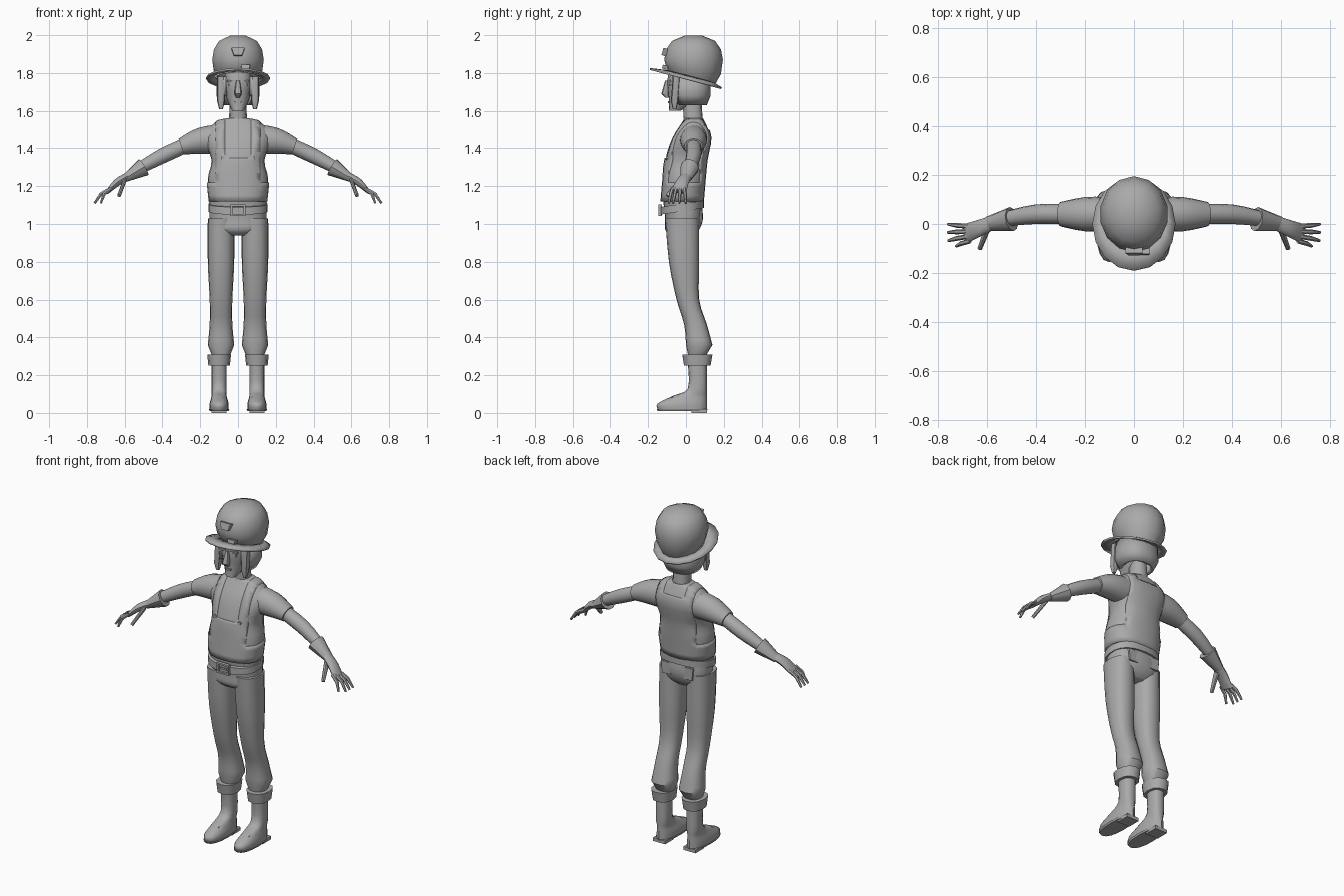
import bpy
import bmesh
import math
from mathutils import Vector, Matrix

if "Cube" in bpy.data.objects:
    bpy.data.objects.remove(bpy.data.objects["Cube"], do_unlink=True)

grey = bpy.data.materials.new("plain grey")
grey.use_nodes = True
colour = (0.4, 0.4, 0.4, 1)
grey.diffuse_color = colour
grey.node_tree.nodes["Principled BSDF"].inputs["Base Color"].default_value = colour


def finish(name, bm, thickness=None):
    """Turn a bmesh into a shaded object, optionally as a thin shell."""
    bmesh.ops.recalc_face_normals(bm, faces=bm.faces)
    mesh = bpy.data.meshes.new(name)
    bm.to_mesh(mesh)
    bm.free()
    mesh.materials.append(grey)
    part = bpy.data.objects.new(name, mesh)
    bpy.context.collection.objects.link(part)
    bpy.ops.object.select_all(action="DESELECT")
    part.select_set(True)
    bpy.context.view_layer.objects.active = part
    bpy.ops.object.shade_smooth_by_angle(angle=math.radians(40))
    if thickness:
        shell = part.modifiers.new("shell", "SOLIDIFY")
        shell.thickness = thickness


def smooth(rings, steps=3):
    """Fill in extra rings along a spline through the given ones."""
    keys = [Vector(ring) for ring in rings]
    keys = [keys[0]] + keys + [keys[-1]]
    filled = []
    for before, start, end, after in zip(keys, keys[1:], keys[2:], keys[3:]):
        for step in range(steps):
            t = step / steps
            bend = 2 * before - 5 * start + 4 * end - after
            twist = 3 * start - before - 3 * end + after
            filled.append(start + (t * (end - before) + t * t * bend + t ** 3 * twist) / 2)
    return filled + [keys[-1]]


def skin(loops, caps=True):
    """Join equal loops of points into a tube."""
    bm = bmesh.new()
    loops = [[bm.verts.new(point) for point in loop] for loop in loops]
    for lower, upper in zip(loops, loops[1:]):
        for k in range(len(lower)):
            bm.faces.new((lower[k - 1], lower[k], upper[k], upper[k - 1]))
    if caps:
        bm.faces.new(loops[0])
        bm.faces.new(loops[-1])
    return bm


def oval(centre, u, v, depth, width, sides, power):
    """Points of a rounded, slightly squared oval."""
    points = []
    for k in range(sides):
        angle = math.tau * k / sides
        c, s = math.cos(angle), math.sin(angle)
        c, s = (math.copysign(abs(w) ** power, w) for w in (c, s))
        points.append(centre + u * c * depth + v * s * width)
    return points


def upright(rings, x=0, sides=16, power=.85, caps=True):
    """Tube of level rings (z, y, depth, width)."""
    back, across = Vector((0, 1, 0)), Vector((1, 0, 0))
    return skin([oval(Vector((x, y, z)), back, across, depth, width, sides, power)
                 for z, y, depth, width in rings], caps)


def limb(rings, side, sides=12):
    """Tube whose rings (x, y, z, depth, thickness) follow their path."""
    centres = [Vector(ring[:3]) for ring in rings]
    loops = []
    for i, ring in enumerate(rings):
        along = centres[min(i + 1, len(rings) - 1)] - centres[max(i - 1, 0)]
        along.normalize()
        u = Vector((0, 1, 0))
        u = (u - along * u.dot(along)).normalized()
        loops.append(oval(centres[i], u, along.cross(u), ring[3], ring[4], sides, 1))
    bm = skin(loops)
    bm.transform(Matrix.Diagonal((side, 1, 1, 1)))
    return bm


def slope(bm, amount):
    """Tilt level rings up or down towards the back."""
    for v in bm.verts:
        v.co.z += amount * v.co.y
    return bm


def block(name, place, size, taper=1, tilt=0):
    """Box with its lower edge narrowed by taper, tilted about x."""
    bm = bmesh.new()
    bmesh.ops.create_cube(bm, size=1)
    for v in bm.verts:
        if v.co.z < 0:
            v.co.x *= taper
    turn = Matrix.Rotation(math.radians(tilt), 4, "X")
    bm.transform(Matrix.Translation(place) @ turn @ Matrix.Diagonal((*size, 1)))
    finish(name, bm)


# Shirt body
torso = smooth([(1.12, -.02, .11, .15), (1.24, -.01, .11, .16), (1.34, 0, .11, .14),
                (1.46, .03, .1, .18), (1.54, .04, .06, .12), (1.56, .04, .05, .06)])
finish("shirt", upright(torso, sides=24))

# Overalls: an offset shell trimmed to bib, back panel and straps
arm_hole, bib_top, back_top = 1.22, 1.35, 1.5
strap_inner, strap_outer = .07, .12
grow = Vector((0, 0, .005, .005))
bm = upright([ring + grow for ring in torso], sides=24, caps=False)
cuts = [((x * side, 0, 0), (1, 0, 0)) for x in (strap_inner, strap_outer) for side in (1, -1)]
cuts += [((0, 0, z), (0, 0, 1)) for z in (arm_hole, bib_top, back_top)]
for place, normal in cuts:
    bmesh.ops.bisect_plane(bm, geom=bm.verts[:] + bm.edges[:] + bm.faces[:],
                           plane_co=place, plane_no=normal)


def is_shirt(face):
    x, y, z = face.calc_center_median()
    if z < arm_hole:
        return False
    if abs(x) > strap_outer:
        return True
    top = back_top if y > .03 else bib_top
    return z > top and abs(x) < strap_inner


bmesh.ops.delete(bm, geom=[f for f in bm.faces if is_shirt(f)], context="FACES")
finish("overalls", bm, thickness=.01)

# Hips, belt and buckle
finish("hips", upright(smooth([(.94, -.02, .06, .08), (.97, -.02, .09, .14),
                               (1.03, -.01, .1, .15), (1.12, -.02, .1, .15)]), sides=24))
finish("belt", slope(upright([(z, -.02, .115, .157) for z in (1.07, 1.11)], sides=24), .15))
buckle = Vector((0, -.136, 1.073))
for side in (1, -1):
    block("buckle_bar", buckle + Vector((0, 0, side * .025)), (.08, .02, .01))
    block("buckle_side", buckle + Vector((side * .035, 0, 0)), (.01, .02, .05))
block("buckle_tongue", buckle, (.04, .01, .01))

# Neck, head and face
finish("neck", upright([(1.53, .04, .05, .05), (1.68, .03, .05, .04)], sides=12))
finish("head", upright(smooth([(1.6, -.06, .03, .03), (1.66, -.01, .08, .06),
                               (1.74, .01, .11, .08), (1.81, .02, .11, .08)])))
finish("nose", upright([(1.67, -.1, .01, .01), (1.69, -.11, .02, .02),
                        (1.76, -.1, .01, .01)], sides=8))
block("mouth", (0, -.09, 1.645), (.04, .01, .01), taper=.7)

# Hair wrapped round the sides and back of the head
bm = upright([(1.63, .02, .09, .09), (1.68, .02, .11, .115), (1.78, .02, .11, .11)],
             sides=20, caps=False)
centres = {face: face.calc_center_median() for face in bm.faces}
bmesh.ops.delete(bm, geom=[f for f, c in centres.items() if c.y < -.03 and abs(c.x) < .08],
                 context="FACES")
finish("hair", bm, thickness=.02)

# Hat: a rounded crown sunk into a sloping brim
crown_height, crown_middle, brim_slope = .13, 1.87, -.27
rings = []
for degrees in (-50, -25, 0, 25, 50, 80):
    angle = math.radians(degrees)
    swell = math.cos(angle) ** .7
    rings.append((crown_middle + crown_height * math.sin(angle), .04, .155 * swell, .14 * swell))
bm = upright(rings, sides=14, power=1)
for v in bm.verts:
    sunk = max(0, crown_middle - v.co.z) / crown_height
    v.co.z += brim_slope * v.co.y * sunk
finish("hat_crown", bm)
bm = upright([(1.79, .03, .12, .12), (1.775, 0, .19, .17)], power=1, caps=False)
finish("hat_brim", slope(bm, brim_slope), thickness=.01)
block("hat_badge", (0, -.11, 1.91), (.07, .03, .04), taper=.6, tilt=-15)
block("hat_knot", (.04, -.11, 1.83), (.05, .03, .02), taper=.8, tilt=-15)

for side in (1, -1):
    # Face details and bib button
    block("brow", (side * .036, -.09, 1.757), (.045, .02, .01))
    block("eye", (side * .036, -.085, 1.737), (.03, .01, .01))
    finish("sideburn", upright([(1.61, -.06, .01, .01), (1.65, -.06, .02, .02),
                                (1.78, -.05, .02, .02)], x=side * .09, sides=8))
    bm = bmesh.new()
    bmesh.ops.create_cone(bm, cap_ends=True, segments=10, radius1=.01, radius2=.01, depth=.02)
    bm.transform(Matrix.Translation((side * .08, -.095, bib_top)) @ Matrix.Rotation(math.pi / 2, 4, "X"))
    finish("bib_button", bm)

    # Sleeve and arm
    finish("sleeve", limb(smooth([(.09, .04, 1.45, .07, .08), (.2, .04, 1.44, .07, .07),
                                  (.3, .04, 1.41, .05, .045)]), side, sides=16))
    finish("arm", limb(smooth([(.27, .04, 1.42, .04, .04), (.4, .04, 1.36, .04, .04),
                               (.53, .02, 1.29, .03, .03)]), side))

    # Glove
    finish("glove_cuff", limb([(.5, .02, 1.3, .05, .05), (.6, 0, 1.24, .03, .02)], side, sides=10))
    finish("palm", limb(smooth([(.59, 0, 1.25, .03, .02), (.64, -.02, 1.22, .035, .02),
                                (.69, -.04, 1.17, .04, .01)]), side))
    for i in range(4):
        root = Vector((.67, -.01 - .02 * i, 1.19))
        fan = .1 - .15 * i
        reach = .06 if i == 3 else .09
        tip = root + Vector((reach * math.cos(fan), reach * math.sin(fan), -.08))
        knuckle = root.lerp(tip, .5) + Vector((.01, 0, .01))
        finish("finger", limb([(*root, .01, .01), (*knuckle, .01, .01), (*tip, .006, .006)],
                              side, sides=6))
    finish("thumb", limb([(.6, -.02, 1.23, .02, .01), (.63, -.1, 1.15, .01, .01)], side, sides=8))

    # Trouser leg, gathered in at the hem
    leg = smooth([(1.03, -.02, .09, .07), (.8, -.01, .08, .07), (.6, .01, .06, .06),
                  (.47, .05, .06, .06), (.36, .07, .07, .07)])
    finish("trouser_leg", upright(leg + [(.31, .06, .05, .05)], x=side * .09))
    block("back_pocket", (side * .07, .08, 1.04), (.07, .01, .07), taper=.8)

    # Boot with folded cuff, sole, heel and laces
    foot = side * .1
    finish("boot_cuff", upright([(.31, .06, .08, .063), (.25, .06, .07, .057)], x=foot, sides=12))
    finish("boot", upright(smooth([(.02, -.02, .13, .05), (.05, -.02, .13, .05), (.09, .02, .09, .04),
                                   (.13, .06, .05, .04), (.26, .06, .05, .04)]), x=foot))
    finish("boot_sole", upright([(.01, -.02, .13, .05), (.02, -.02, .135, .055)], x=foot))
    block("boot_heel", (foot, .07, .01), (.08, .08, .02))
    for i in range(3):
        block("lace", (foot, .03 * i - .07, .01 * i + .08), (.05, .01, .01), tilt=25)
